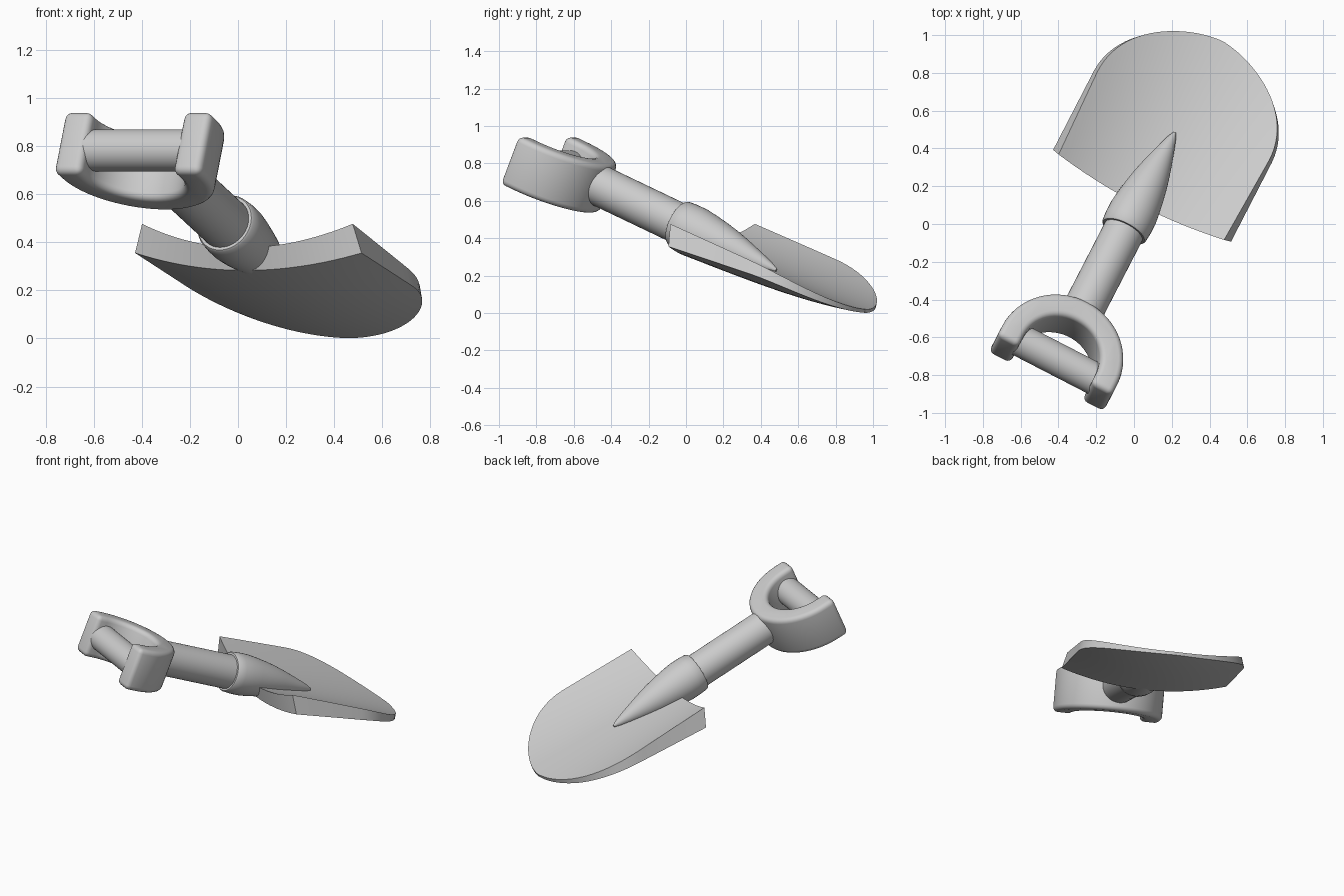
import bpy, bmesh
from math import sin, cos, pi, radians
from mathutils import Matrix, Vector

cube = bpy.data.objects.get("Cube")
if cube:
    bpy.data.objects.remove(cube, do_unlink=True)

grey = bpy.data.materials.new("plain_grey")
grey.use_nodes = True
grey.diffuse_color = (0.6, 0.6, 0.6, 1)
grey.node_tree.nodes["Principled BSDF"].inputs["Base Color"].default_value = (0.6, 0.6, 0.6, 1)

# The spade is modelled along +y, then tilted down and turned into its resting pose
POSE = (Matrix.Translation((-0.055, -0.04, 0.48))
        @ Matrix.Rotation(radians(-27.3), 4, 'Z')
        @ Matrix.Rotation(radians(-23), 4, 'X'))


def finish(bm, name, angle=40):
    bmesh.ops.recalc_face_normals(bm, faces=bm.faces)
    mesh = bpy.data.meshes.new(name)
    bm.to_mesh(mesh)
    bm.free()
    mesh.transform(POSE)
    mesh.materials.append(grey)
    mesh.shade_smooth()
    mesh.set_sharp_from_angle(angle=radians(angle))
    obj = bpy.data.objects.new(name, mesh)
    bpy.context.collection.objects.link(obj)
    return obj


def lathe(name, profile, place, sides=40):
    """Closed turned solid: profile holds (position along y, radius)."""
    bm = bmesh.new()
    rings = []
    for along, radius in profile:
        rings.append([bm.verts.new(place @ Vector((radius * cos(2 * pi * i / sides), along,
                                                   radius * sin(2 * pi * i / sides))))
                      for i in range(sides)])
    for low, high in zip(rings, rings[1:]):
        for i in range(sides):
            j = (i + 1) % sides
            bm.faces.new((low[i], low[j], high[j], high[i]))
    bm.faces.new(rings[0])
    bm.faces.new(rings[-1])
    return finish(bm, name)


# Shaft and the tapering socket that runs onto the blade
lathe("shaft", [(-0.57, 0.11), (0.03, 0.11)], Matrix())
lathe("socket", [(0, 0.112), (0, 0.122), (0.008, 0.128), (0.06, 0.132), (0.12, 0.132),
                 (0.19, 0.124), (0.26, 0.113), (0.33, 0.1), (0.4, 0.083), (0.47, 0.064),
                 (0.54, 0.044), (0.6, 0.025), (0.64, 0.008)], Matrix())

# Crossbar held between the grip arms
lathe("grip_bar", [(-0.26, 0.087), (0.26, 0.087)],
      Matrix.Translation((0, -0.82, -0.02)) @ Matrix.Rotation(pi / 2, 4, 'Z'))

# Horseshoe grip with rounded edges
OUTER, INNER, CENTRE, END, STEPS = 0.342, 0.215, -0.84, -0.912, 32
arc = [pi * i / STEPS for i in range(STEPS + 1)]
outline = [(OUTER, END)] + [(OUTER * cos(t), CENTRE + OUTER * sin(t)) for t in arc]
outline += [(-OUTER, END), (-INNER, END)]
outline += [(INNER * cos(t), CENTRE + INNER * sin(t)) for t in reversed(arc)]
outline += [(INNER, END)]
bm = bmesh.new()
base = bm.faces.new([bm.verts.new((x, y, -0.16)) for x, y in outline])
lifted = bmesh.ops.extrude_face_region(bm, geom=[base], use_keep_orig=True)
top_verts = [g for g in lifted["geom"] if isinstance(g, bmesh.types.BMVert)]
bmesh.ops.translate(bm, verts=top_verts, vec=(0, 0, 0.28))
bmesh.ops.recalc_face_normals(bm, faces=bm.faces)
corners = [e for e in bm.edges if len(e.link_faces) == 2 and e.calc_face_angle() > 0.6]
bmesh.ops.bevel(bm, geom=corners, offset=0.03, segments=4, profile=0.5, affect='EDGES')
finish(bm, "grip")

# Dished blade: thick at the back, thin at the rounded tip
BACK, TIP, SHOULDER, ROWS, COLS = 0.19, 1.225, 0.7, 36, 24


def blade_point(row, col, under):
    s = sin(pi / 2 * row / ROWS)
    u = 2 * col / COLS - 1
    y = BACK + (TIP - BACK) * s
    curve = max(0, (y - SHOULDER) / (TIP - SHOULDER))
    half = max(0.02, 0.53 * max(0, 1 - curve ** 2) ** 0.6)
    edge = 0.125 - 0.105 * s
    if not under:
        half *= 1 - 0.07 * (1 - s)
    x = u * half
    z = -0.03 + 0.05 * s + (0.11 - 0.04 * s) * (x / 0.5) ** 2
    if under:
        middle = 0.08 - 0.06 * s ** 3
        z -= middle + (edge - middle) * u * u
        y += 0.055 * (1 - s)
    return x, y, z


bm = bmesh.new()
top, bottom = [[[bm.verts.new(blade_point(r, c, under)) for c in range(COLS + 1)]
                for r in range(ROWS + 1)] for under in (False, True)]
for sheet in (top, bottom):
    for r in range(ROWS):
        for c in range(COLS):
            bm.faces.new((sheet[r][c], sheet[r][c + 1], sheet[r + 1][c + 1], sheet[r + 1][c]))


def border(sheet):
    return (sheet[0] + [row[-1] for row in sheet[1:]]
            + sheet[-1][-2::-1] + [row[0] for row in sheet[-2:0:-1]])


upper, lower = border(top), border(bottom)
for i in range(len(upper)):
    bm.faces.new((upper[i - 1], upper[i], lower[i], lower[i - 1]))
finish(bm, "blade", 35)
